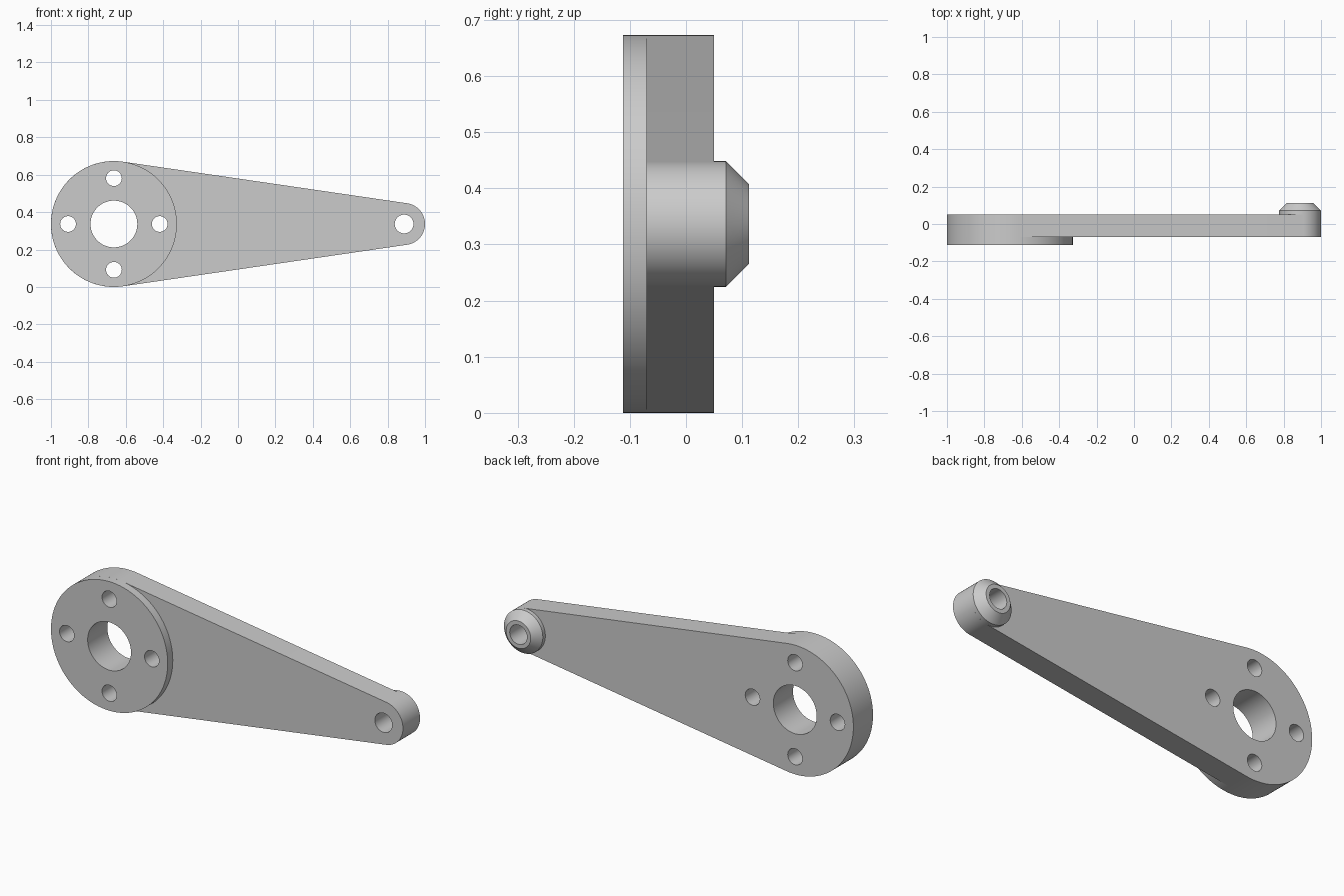
import bpy, bmesh, math
from mathutils import Vector

cube = bpy.data.objects.get("Cube")
if cube:
    bpy.data.objects.remove(cube, do_unlink=True)

# Main dimensions
HUB_R, TIP_R = 0.3365, 0.112
HUB_X, TIP_X, MID_Z = -1 + HUB_R, 1 - TIP_R, HUB_R
BOLT_RING, BOLT_R, BORE_R, PIN_R = 0.245, 0.042, 0.125, 0.05
SEG = 96

grey = bpy.data.materials.new("plain grey")
grey.use_nodes = True
grey.diffuse_color = (0.6, 0.6, 0.6, 1)
grey.node_tree.nodes["Principled BSDF"].inputs["Base Color"].default_value = (0.6, 0.6, 0.6, 1)


def arc(x, z, r, start=0.0, end=2 * math.pi, n=SEG, closed=True):
    """Points (x, z) along an arc."""
    steps = n if closed else n - 1
    return [(x + r * math.cos(start + (end - start) * i / steps),
             z + r * math.sin(start + (end - start) * i / steps)) for i in range(n)]


def finish(name, bm):
    bmesh.ops.recalc_face_normals(bm, faces=bm.faces)
    mesh = bpy.data.meshes.new(name)
    bm.to_mesh(mesh)
    bm.free()
    mesh.materials.append(grey)
    obj = bpy.data.objects.new(name, mesh)
    bpy.context.collection.objects.link(obj)
    bpy.ops.object.select_all(action='DESELECT')
    obj.select_set(True)
    bpy.context.view_layer.objects.active = obj
    bpy.ops.object.shade_smooth_by_angle(angle=math.radians(30))
    return obj


def plate(name, loops, y0, y1):
    """Flat plate with holes: first loop is the outline, the rest are holes."""
    bm = bmesh.new()
    for loop in loops:
        vs = [bm.verts.new((x, y0, z)) for x, z in loop]
        for a, b in zip(vs, vs[1:] + vs[:1]):
            bm.edges.new((a, b))
    bmesh.ops.triangle_fill(bm, edges=bm.edges[:], use_beauty=True, normal=Vector((0, -1, 0)))
    out = bmesh.ops.extrude_face_region(bm, geom=bm.faces[:], use_keep_orig=True)
    moved = [g for g in out["geom"] if isinstance(g, bmesh.types.BMVert)]
    bmesh.ops.translate(bm, verts=moved, vec=(0, y1 - y0, 0))
    return finish(name, bm)


def ring(name, x, z, profile):
    """Closed (radius, y) profile revolved around a y-axis line."""
    bm = bmesh.new()
    loops = [[bm.verts.new((px, y, pz)) for px, pz in arc(x, z, r)] for r, y in profile]
    for a, b in zip(loops, loops[1:] + loops[:1]):
        for i in range(SEG):
            j = (i + 1) % SEG
            bm.faces.new((a[i], a[j], b[j], b[i]))
    return finish(name, bm)


# Hub holes: central bore and four bolt holes
hub_holes = [arc(HUB_X, MID_Z, BORE_R)]
for k in range(4):
    a = k * math.pi / 2
    hub_holes.append(arc(HUB_X + BOLT_RING * math.cos(a), MID_Z + BOLT_RING * math.sin(a), BOLT_R, n=48))

# Tapered arm: both end arcs joined by their common tangents
tangent = math.acos((HUB_R - TIP_R) / (TIP_X - HUB_X))
outline = arc(HUB_X, MID_Z, HUB_R, tangent, 2 * math.pi - tangent, closed=False)
outline += arc(TIP_X, MID_Z, TIP_R, -tangent, tangent, n=64, closed=False)
plate("arm", [outline] + hub_holes + [arc(TIP_X, MID_Z, PIN_R)], -0.07, 0.05)

# Round flange on the front of the hub
plate("hub_flange", [arc(HUB_X, MID_Z, HUB_R)] + hub_holes, -0.112, -0.07)

# Chamfered boss on the back of the tip
ring("tip_boss", TIP_X, MID_Z,
     [(PIN_R, 0.05), (TIP_R, 0.05), (TIP_R, 0.071), (0.071, 0.112), (PIN_R, 0.112)])
